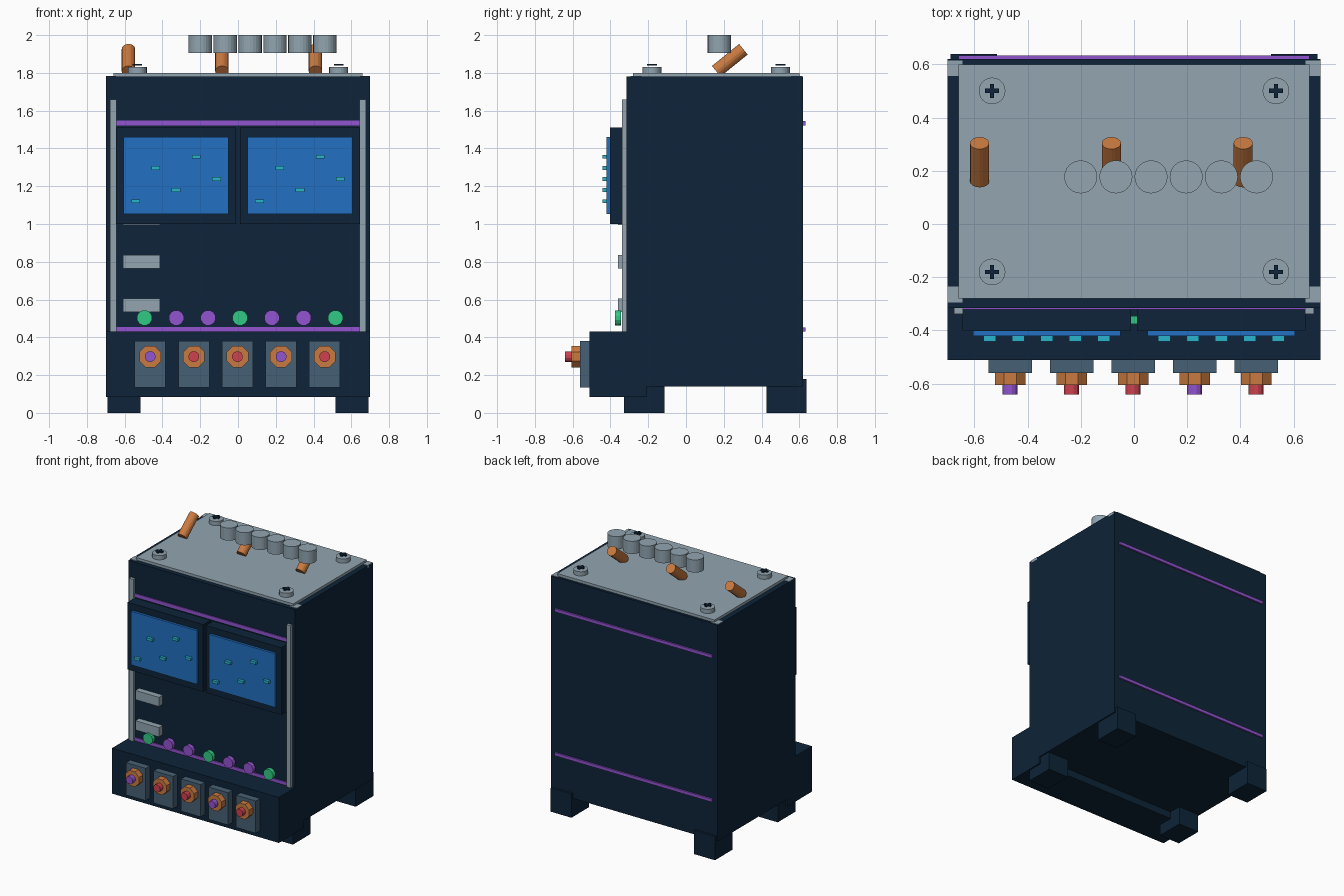
import bpy
from math import radians, pi
from mathutils import Matrix

cube = bpy.data.objects.get("Cube")
if cube:
    bpy.data.objects.remove(cube, do_unlink=True)


def material(name, rgb):
    # 0-255 display colour to linear
    lin = [((c / 255 + 0.055) / 1.055) ** 2.4 for c in rgb]
    m = bpy.data.materials.new(name)
    m.use_nodes = True
    m.diffuse_color = (*lin, 1)
    m.node_tree.nodes["Principled BSDF"].inputs["Base Color"].default_value = (*lin, 1)
    return m


navy = material("navy", (13, 36, 56))
silver = material("silver", (146, 165, 176))
slate = material("slate", (70, 96, 117))
copper = material("copper", (202, 122, 64))
purple = material("purple", (146, 84, 208))
red = material("red", (206, 66, 78))
green = material("green", (48, 202, 132))
blue = material("screen_blue", (34, 112, 194))
cyan = material("cyan", (42, 180, 206))


def finish(name, mat):
    ob = bpy.context.object
    ob.name = name
    ob.data.materials.append(mat)
    return ob


def box(name, mat, x, y, z):
    """Box from its (min, max) range on each axis."""
    bpy.ops.mesh.primitive_cube_add(size=1)
    ob = finish(name, mat)
    mid = [(a + b) / 2 for a, b in (x, y, z)]
    size = [b - a for a, b in (x, y, z)]
    ob.data.transform(Matrix.Translation(mid) @ Matrix.Diagonal((*size, 1)))
    return ob


def cyl(name, mat, center, r, depth, sides=24, tilt=0.0, spin=0.0):
    """Cylinder along z, spun on its axis and tilted about x."""
    bpy.ops.mesh.primitive_cylinder_add(radius=r, depth=depth, vertices=sides)
    ob = finish(name, mat)
    ob.data.transform(Matrix.Translation(center) @ Matrix.Rotation(tilt, 4, 'X')
                      @ Matrix.Rotation(spin, 4, 'Z'))
    return ob


def knob(name, mat, x, z, r, y0, y1, sides):
    return cyl(name, mat, (x, (y0 + y1) / 2, z), r, y1 - y0, sides, pi / 2, pi / sides)


# Cabinet and lower console
box("cabinet", navy, (-0.70, 0.70), (-0.315, 0.62), (0.14, 1.78))
box("console", navy, (-0.70, 0.70), (-0.51, -0.21), (0.085, 0.43))
box("top_plate", silver, (-0.66, 0.66), (-0.28, 0.60), (1.77, 1.80))

for side, s in (("left", 1), ("right", -1)):
    def span(a, b):
        return tuple(sorted((s * a, s * b)))

    # Feet, front rails and corner caps
    box(side + "_front_foot", navy, span(0.515, 0.69), (-0.328, -0.115), (0, 0.15))
    box(side + "_back_foot", navy, span(0.515, 0.69), (0.425, 0.638), (0, 0.18))
    box(side + "_rail", silver, span(0.642, 0.677), (-0.338, -0.31), (0.43, 1.66))
    box(side + "_front_corner_cap", silver, span(0.645, 0.70), (-0.295, -0.235), (1.765, 1.784))
    box(side + "_back_corner_cap", silver, span(0.645, 0.70), (0.555, 0.615), (1.765, 1.784))

    # Screws with cross slots
    for end, y in (("front", -0.18), ("back", 0.50)):
        x = s * 0.533
        cyl(f"{side}_{end}_screw", silver, (x, y, 1.812), 0.05, 0.04)
        for tag, a, b in (("a", 0.026, 0.008), ("b", 0.008, 0.026)):
            box(f"{side}_{end}_screw_cross_{tag}", navy,
                (x - a, x + a), (y - b, y + b), (1.838, 1.848))

    # Screen with frame and markers
    mid = s * 0.328
    box(side + "_screen_frame", navy, (mid - 0.317, mid + 0.317), (-0.402, -0.31), (1.0, 1.51))
    box(side + "_screen", blue, (mid - 0.277, mid + 0.277), (-0.42, -0.39), (1.053, 1.46))
    for i, z in enumerate((1.12, 1.297, 1.18, 1.356, 1.238)):
        x = mid + (i - 2) * 0.107
        box(f"{side}_screen_marker_{i + 1}", cyan,
            (x - 0.023, x + 0.023), (-0.442, -0.415), (z - 0.01, z + 0.01))

# Trim stripes
for tag, z in (("lower", 0.43), ("upper", 1.522)):
    box(tag + "_front_stripe", purple, (-0.645, 0.645), (-0.322, -0.31), (z, z + 0.025))
    box(tag + "_back_stripe", purple, (-0.66, 0.66), (0.61, 0.632), (z, z + 0.023))

# Side slots on the front panel
for i in range(3):
    z = 0.57 + 0.23 * i
    box(f"slot_{i + 1}", silver, (-0.61, -0.412), (-0.36, -0.31), (z - 0.035, z + 0.035))

# Row of buttons
for i in range(7):
    knob(f"button_{i + 1}", green if i % 3 == 0 else purple,
         -0.495 + 0.1685 * i, 0.503, 0.041, -0.376, -0.345, 12)

# Console dials
for i, mat in enumerate((purple, red, red, purple, red)):
    x = -0.465 + 0.231 * i
    box(f"dial_plate_{i + 1}", slate, (x - 0.082, x + 0.082), (-0.56, -0.50), (0.135, 0.38))
    knob(f"dial_{i + 1}", copper, x, 0.298, 0.062, -0.605, -0.555, 8)
    knob(f"dial_cap_{i + 1}", mat, x, 0.298, 0.029, -0.64, -0.60, 12)

# Row of canisters and tilted copper rods on top
for i in range(6):
    cyl(f"canister_{i + 1}", silver, (-0.2 + 0.132 * i, 0.177, 1.952), 0.062, 0.096, 24)
for i in range(3):
    cyl(f"copper_rod_{i + 1}", copper, (-0.58 + 0.495 * i, 0.232, 1.867),
        0.036, 0.185, 16, -radians(51))
